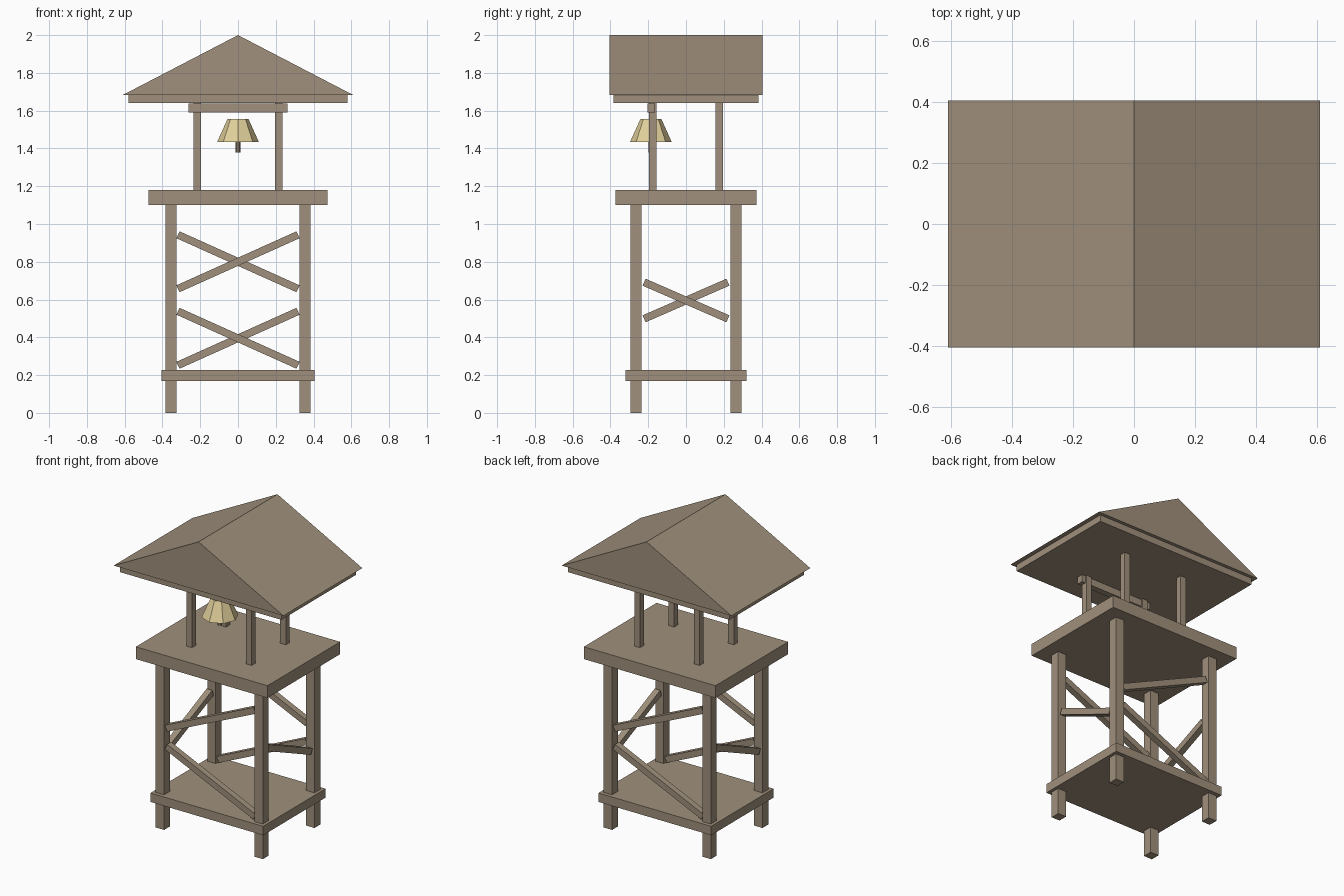
import bpy, bmesh, math
from mathutils import Vector, Matrix

if "Cube" in bpy.data.objects:
    bpy.data.objects.remove(bpy.data.objects["Cube"], do_unlink=True)


def material(name, rgb):
    m = bpy.data.materials.new(name)
    m.use_nodes = True
    m.diffuse_color = (*rgb, 1)
    m.node_tree.nodes["Principled BSDF"].inputs["Base Color"].default_value = (*rgb, 1)
    return m


WOOD = material("weathered wood", (0.35, 0.28, 0.2))
BRASS = material("pale brass", (0.76, 0.64, 0.33))


def finish(name, bm, mat):
    bmesh.ops.recalc_face_normals(bm, faces=bm.faces)
    mesh = bpy.data.meshes.new(name)
    bm.to_mesh(mesh)
    bm.free()
    mesh.materials.append(mat)
    obj = bpy.data.objects.new(name, mesh)
    bpy.context.collection.objects.link(obj)
    return obj


def box(name, center, size, turn=Matrix()):
    bm = bmesh.new()
    bmesh.ops.create_cube(bm, size=1)
    bm.transform(Matrix.Translation(center) @ turn @ Matrix.Diagonal((*size, 1)))
    return finish(name, bm, WOOD)


def slab(name, half_x, half_y, z0, z1):
    return box(name, (0, 0, (z0 + z1) / 2), (2 * half_x, 2 * half_y, z1 - z0))


def brace(name, a, b, thick=0.04):
    """Square bar between two points."""
    a, b = Vector(a), Vector(b)
    turn = (b - a).to_track_quat('X', 'Z').to_matrix().to_4x4()
    return box(name, (a + b) / 2, ((b - a).length, thick, thick), turn)


def cone(name, y, z0, z1, r0, r1, mat, sides=8):
    bm = bmesh.new()
    bmesh.ops.create_cone(bm, cap_ends=True, segments=sides,
                          radius1=r0, radius2=r1, depth=z1 - z0)
    bm.transform(Matrix.Translation((0, y, (z0 + z1) / 2)))
    return finish(name, bm, mat)


# Platforms and eave board
slab("lower_platform", 0.405, 0.32, 0.17, 0.228)
slab("upper_platform", 0.473, 0.373, 1.1, 1.18)
slab("eave_board", 0.58, 0.383, 1.64, 1.683)

# Legs and roof posts at the four corners
LEG_X, LEG_Y = 0.355, 0.265
for sx, side in ((-1, "right"), (1, "left")):
    for sy, end in ((-1, "front"), (1, "back")):
        box(f"{end}_{side}_leg", (sx * LEG_X, sy * LEG_Y, 0.55), (0.06, 0.06, 1.1))
        box(f"{end}_{side}_post", (sx * 0.215, sy * 0.175, 1.41), (0.04, 0.04, 0.46))

# Diagonal braces, sloping opposite ways on opposite sides
for s, end in ((-1, "front"), (1, "back")):
    for z, slope, level in ((0.395, s, "lower"), (0.8, -s, "upper")):
        rise = slope * 0.143
        brace(f"{end}_{level}_brace", (-0.318, s * LEG_Y, z - rise), (0.318, s * LEG_Y, z + rise))
for s, side in ((-1, "right"), (1, "left")):
    rise = -s * 0.097
    brace(f"{side}_brace", (s * LEG_X, -0.222, 0.595 - rise), (s * LEG_X, 0.222, 0.595 + rise))

# Gable roof: a triangle extruded from front to back
bm = bmesh.new()
gable = [bm.verts.new((x, -0.405, z)) for x, z in ((-0.61, 1.683), (0.61, 1.683), (0, 2))]
face = bm.faces.new(gable)
extruded = bmesh.ops.extrude_face_region(bm, geom=[face], use_keep_orig=True)
moved = [g for g in extruded["geom"] if isinstance(g, bmesh.types.BMVert)]
bmesh.ops.translate(bm, verts=moved, vec=(0, 0.81, 0))
finish("roof", bm, WOOD)

# Bell with its beam and clapper
BELL_Y = -0.186
box("bell_beam", (0, BELL_Y + 0.002, 1.614), (0.524, 0.04, 0.046))
cone("bell", BELL_Y, 1.435, 1.555, 0.11, 0.056, BRASS)
cone("clapper", BELL_Y, 1.378, 1.46, 0.013, 0.013, WOOD)
